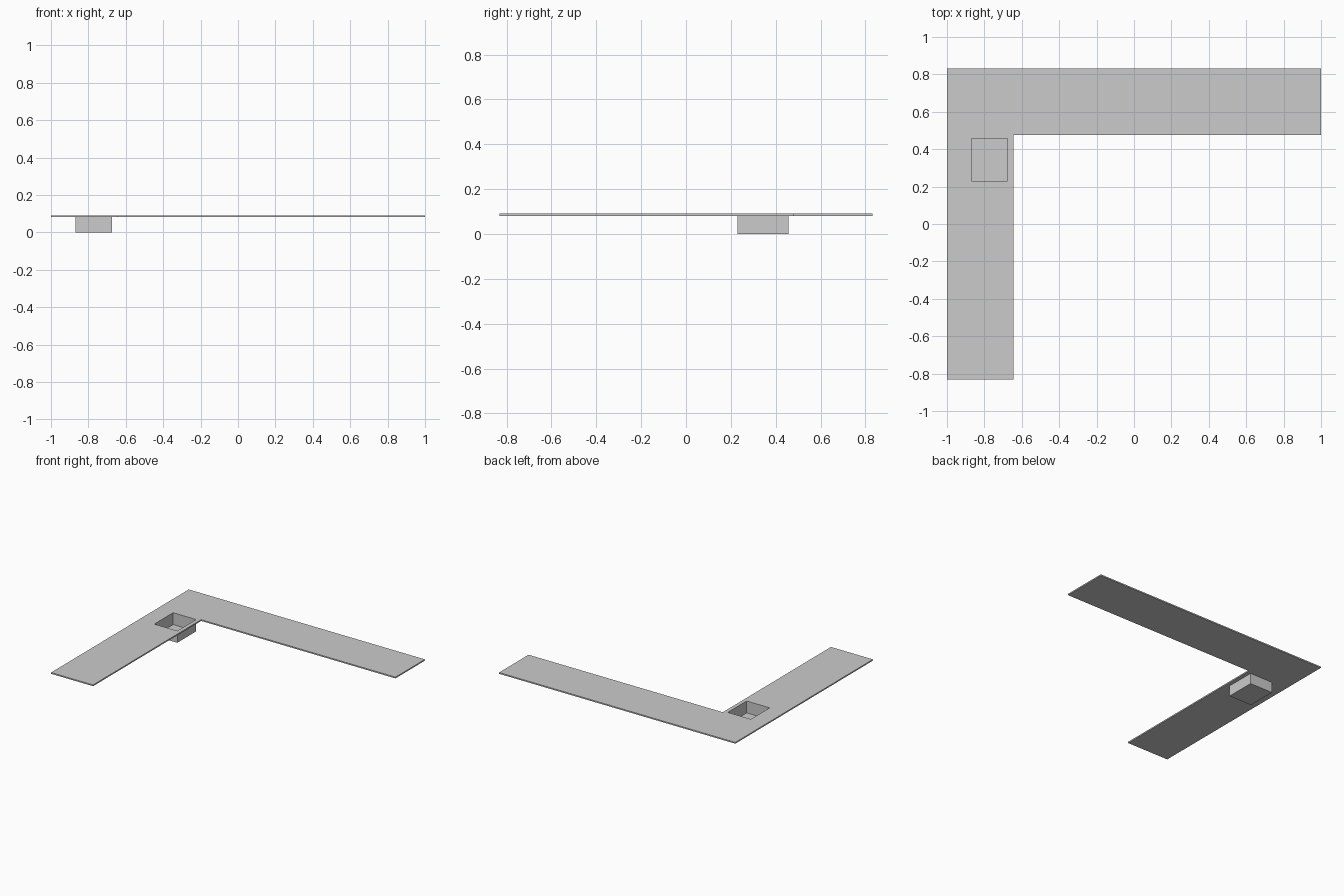
import bpy, bmesh

if "Cube" in bpy.data.objects:
    bpy.data.objects.remove(bpy.data.objects["Cube"])

TOP, UNDER = 0.091, 0.081
HOLE_X = (-0.87, -0.675)
HOLE_Y = (0.23, 0.458)
INNER_X, INNER_Y = -0.645, 0.476


def finish(bm, name):
    mesh = bpy.data.meshes.new(name)
    bm.to_mesh(mesh)
    bm.free()
    obj = bpy.data.objects.new(name, mesh)
    bpy.context.collection.objects.link(obj)
    return obj


# L-shaped countertop: grid cells, leaving out the inner corner and sink hole
xs = [-1, *HOLE_X, INNER_X, 1]
ys = [-0.832, *HOLE_Y, INNER_Y, 0.832]
bm = bmesh.new()
for x0, x1 in zip(xs, xs[1:]):
    for y0, y1 in zip(ys, ys[1:]):
        in_hole = x0 == HOLE_X[0] and y0 == HOLE_Y[0]
        outside = x0 >= INNER_X and y0 < INNER_Y
        if not (in_hole or outside):
            bm.faces.new([bm.verts.new((x, y, UNDER)) for x, y in
                          ((x0, y0), (x1, y0), (x1, y1), (x0, y1))])
bmesh.ops.remove_doubles(bm, verts=bm.verts[:], dist=0.0001)

# Slab thickness
ext = bmesh.ops.extrude_face_region(bm, geom=bm.faces[:], use_keep_orig=True)
bmesh.ops.translate(bm, vec=(0, 0, TOP - UNDER),
                    verts=[v for v in ext["geom"] if isinstance(v, bmesh.types.BMVert)])
bmesh.ops.recalc_face_normals(bm, faces=bm.faces[:])
finish(bm, "countertop")

# Sink basin: thin open-topped box hanging below the hole
bm = bmesh.new()
bmesh.ops.create_cube(bm, size=1)
for v in bm.verts:
    v.co = (HOLE_X[v.co.x > 0], HOLE_Y[v.co.y > 0], UNDER if v.co.z > 0 else 0)
bm.normal_update()
bmesh.ops.delete(bm, geom=[f for f in bm.faces if f.normal.z > 0.5], context="FACES_ONLY")
finish(bm, "sink_basin")
